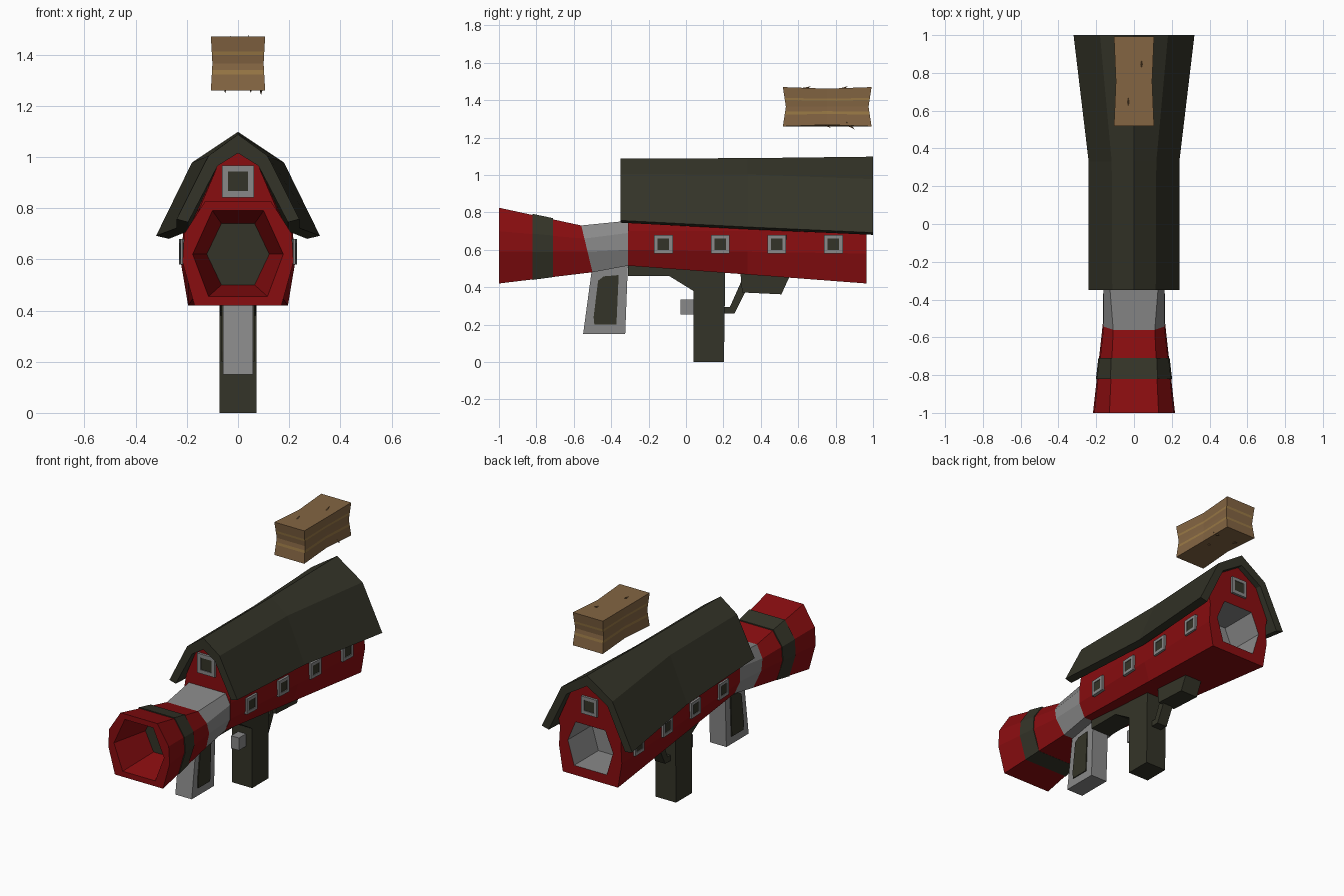
import bpy, bmesh, math
from mathutils import Matrix, Vector

if "Cube" in bpy.data.objects:
    bpy.data.objects.remove(bpy.data.objects["Cube"])


def material(name, rgb):
    m = bpy.data.materials.new(name)
    m.use_nodes = True
    m.diffuse_color = (*rgb, 1)
    m.node_tree.nodes["Principled BSDF"].inputs["Base Color"].default_value = (*rgb, 1)
    return m


RED = material("barn red", (0.25, 0.004, 0.005))
DARK = material("dark olive", (0.034, 0.034, 0.021))
GREY = material("grey", (0.25, 0.25, 0.25))
HAY = material("hay brown", (0.23, 0.13, 0.055))
TWINE = material("twine gold", (0.32, 0.19, 0.06))


def finish(name, bm, mats):
    bmesh.ops.recalc_face_normals(bm, faces=bm.faces[:])
    me = bpy.data.meshes.new(name)
    bm.to_mesh(me)
    bm.free()
    for m in mats:
        me.materials.append(m)
    ob = bpy.data.objects.new(name, me)
    bpy.context.scene.collection.objects.link(ob)
    return ob


def loft(name, rings, mats, segments=None, end=0):
    """Skin closed rings of 3D points; segments gives a material index per span."""
    bm = bmesh.new()
    vs = [[bm.verts.new(p) for p in r] for r in rings]
    n = len(rings[0])
    for s in range(len(vs) - 1):
        for i in range(n):
            j = (i + 1) % n
            f = bm.faces.new((vs[s][i], vs[s][j], vs[s + 1][j], vs[s + 1][i]))
            f.material_index = segments[s] if segments else 0
    bm.faces.new(vs[0])
    bm.faces.new(vs[-1]).material_index = end
    return finish(name, bm, mats)


def mirrored(half):
    return half + [(-x, z) for x, z in reversed(half) if x > 0]


def ring(half, y, shear=0.0, top=0.0):
    return [(x, y + (top - z) * shear, z) for x, z in mirrored(half)]


def mix(a, b, t):
    return [tuple(p + (q - p) * t for p, q in zip(u, v)) for u, v in zip(a, b)]


def plate(name, yz, half, mat):
    return loft(name, [[(x, y, z) for y, z in yz] for x in (-half, half)], [mat])


def box(name, size, loc, mat, yaw=0.0):
    bm = bmesh.new()
    bmesh.ops.create_cube(bm, size=1)
    bm.transform(Matrix.Translation(loc) @ Matrix.Rotation(yaw, 4, 'Z') @ Matrix.Diagonal((*size, 1)))
    return finish(name, bm, [mat])


def carve(ob, cutter):
    mod = ob.modifiers.new("carve", 'BOOLEAN')
    mod.object = cutter
    mod.operation = 'DIFFERENCE'
    mod.solver = 'EXACT'
    mod.material_mode = 'TRANSFER'
    bpy.context.view_layer.objects.active = ob
    bpy.ops.object.modifier_apply(modifier=mod.name)
    bpy.data.objects.remove(cutter)


# Flared muzzle with a hexagonal bore
mouth = [(.13, .825), (.21, .70), (.217, .59), (.17, .42)]
neck = [(.11, .73), (.16, .66), (.165, .59), (.125, .48)]
muzzle = loft("muzzle", [ring(mouth, -1), ring(neck, -.56, .24, .73)], [RED])
bore_front = [(.10, .79), (.177, .62), (.115, .455)]
bore_back = [(.065, .74), (.122, .62), (.065, .50)]
carve(muzzle, loft("bore_cutter", [ring(bore_front, -1.05), ring(bore_front, -1), ring(bore_back, -.76)],
                   [RED, DARK], end=1))

# Dark band round the muzzle, an open sleeve
sleeve = []
for y, grow in ((-.82, .98), (-.82, 1.025), (-.71, 1.025), (-.71, .98)):
    half = mix(mouth, neck, (y + 1) / .46)
    sleeve.append([(x * grow, y, .61 + (z - .61) * grow) for x, z in mirrored(half)])
band = bmesh.new()
rows = [[band.verts.new(p) for p in r] for r in sleeve]
for a, b in zip(rows, rows[1:]):
    for i in range(len(a)):
        j = (i + 1) % len(a)
        band.faces.new((a[i], a[j], b[j], b[i]))
finish("muzzle_band", band, [DARK])

# Grey collar between muzzle and barn
collar_end = [(.13, .755), (.162, .69), (.162, .60), (.125, .515)]
loft("collar", [ring(neck, -.56, .24, .73), ring(collar_end, -.31)], [GREY])

# Barn body with a hollow rear end
front = [(.125, .515), (.165, .60), (.165, .70), (.15, .80), (.08, .965), (0, 1.02)]
middle = [(.16, .468), (.195, .59), (.19, .70), (.165, .78), (.08, .965), (0, 1.02)]
rear = [(.195, .42), (.222, .58), (.215, .70), (.225, .75), (.14, .94), (0, 1.03)]
body = loft("barn_body", [ring(front, -.31), ring(middle, .33), ring(rear, .965)], [RED])
hollow = [(.105, .76), (.16, .63), (.115, .48)]
carve(body, loft("hollow_cutter", [ring(hollow, 1.1), ring(hollow, .72)], [GREY]))

# Gambrel roof: outer ridge, knee, eave, then the same on the underside
roof_front = [(0, 1.088), (.115, 1.005), (.24, .757), (.195, .745), (.08, .965), (0, 1.015)]
roof_mid = [(0, 1.09), (.118, 1.003), (.24, .722), (.195, .71), (.08, .965), (0, 1.015)]
roof_rear = [(0, 1.098), (.18, .978), (.32, .692), (.27, .68), (.145, .94), (0, 1.03)]
loft("roof", [ring(roof_front, -.35), ring(roof_mid, .33), ring(roof_rear, 1)], [DARK])


def window(name, centre, size, yaw, depth):
    """Square frame of four bars round a dark pane; faces local -y before yaw."""
    c, turn = Vector(centre), Matrix.Rotation(yaw, 4, 'Z')
    bar = size * .19
    off = (size - bar) / 2
    box(name + "_pane", (size - bar, depth * .7, size - bar), c, DARK, yaw)
    for s, tag in ((-1, "a"), (1, "b")):
        box(name + "_rail_" + tag, (size, depth, bar), c + Vector((0, 0, s * off)), GREY, yaw)
        box(name + "_jamb_" + tag, (bar, depth, size), c + turn @ Vector((s * off, 0, 0)), GREY, yaw)


# Side windows follow the flare of the walls
flare = math.atan(.045)
for i in range(4):
    y = -.12 + .303 * i
    x = .165 + (y + .31) * .045
    for s, side in ((1, "left"), (-1, "right")):
        window(f"{side}_window_{i + 1}", (s * (x - .002), y, .63), .1, s * (math.pi / 2 - flare), .03)

# Gable windows
window("front_gable_window", (0, -.31, .905), .125, 0, .03)
window("rear_gable_window", (0, .965, .89), .11, 0, .03)

# Front grip with side panels
plate("front_grip", [(-.50, .52), (-.55, .15), (-.325, .15), (-.31, .54)], .058, GREY)
panel = [(-.47, .435), (-.44, .458), (-.36, .465), (-.372, .2), (-.49, .2), (-.494, .24)]
plate("grip_panel", panel, .064, DARK)

# Rail, magazine, trigger and rear strut
plate("lower_rail", [(-.31, .54), (-.31, .46), (-.09, .46), (.04, .38), (.205, .38), (.205, .5)], .07, DARK)
plate("magazine", [(.04, .5), (.04, 0), (.203, 0), (.21, .5)], .072, DARK)
box("trigger", (.055, .08, .08), (0, .01, .295), GREY)
plate("rear_block", [(.29, .49), (.30, .372), (.51, .362), (.555, .46)], .06, DARK)
plate("rear_strut", [(.295, .43), (.235, .295), (.20, .295), (.20, .26), (.26, .26), (.335, .41)], .035, DARK)

# Hay bale pinched at the middle, wrapped in two twine bands
MID = 1.365


def bale_ring(z):
    pinch = 1 - abs(z - MID) / .105
    pts = []
    for x, y in ((-1, -1), (0, -1), (1, -1), (1, 0), (1, 1), (0, 1), (-1, 1), (-1, 0)):
        waist = .01 * (y == 0)
        px = x * (.106 - .006 * pinch - waist)
        py = .755 + y * (.237 - .016 * pinch)
        pts.append((px, py, MID + (z - MID) * (1 - (.08 if y == 0 else 0))))
    return pts


levels = [1.26, 1.323, 1.339, MID, 1.398, 1.412, 1.47]
loft("hay_bale", [bale_ring(z) for z in levels], [HAY, TWINE], [0, 1, 0, 0, 1, 0])

# Loose straw tufts
for i, (x, y, z, tilt) in enumerate([(.05, .75, 1.268, 2.2), (-.05, .87, 1.265, 2.1), (.09, .88, 1.262, 2.3),
                                     (-.03, .64, 1.463, 1.2), (.04, .84, 1.462, 1.1)]):
    bm = bmesh.new()
    bmesh.ops.create_cone(bm, cap_ends=True, segments=4, radius1=.012, radius2=0, depth=.06)
    bm.transform(Matrix.Translation((x, y, z)) @ Matrix.Rotation(-tilt, 4, 'X'))
    finish(f"straw_tuft_{i + 1}", bm, [HAY])
